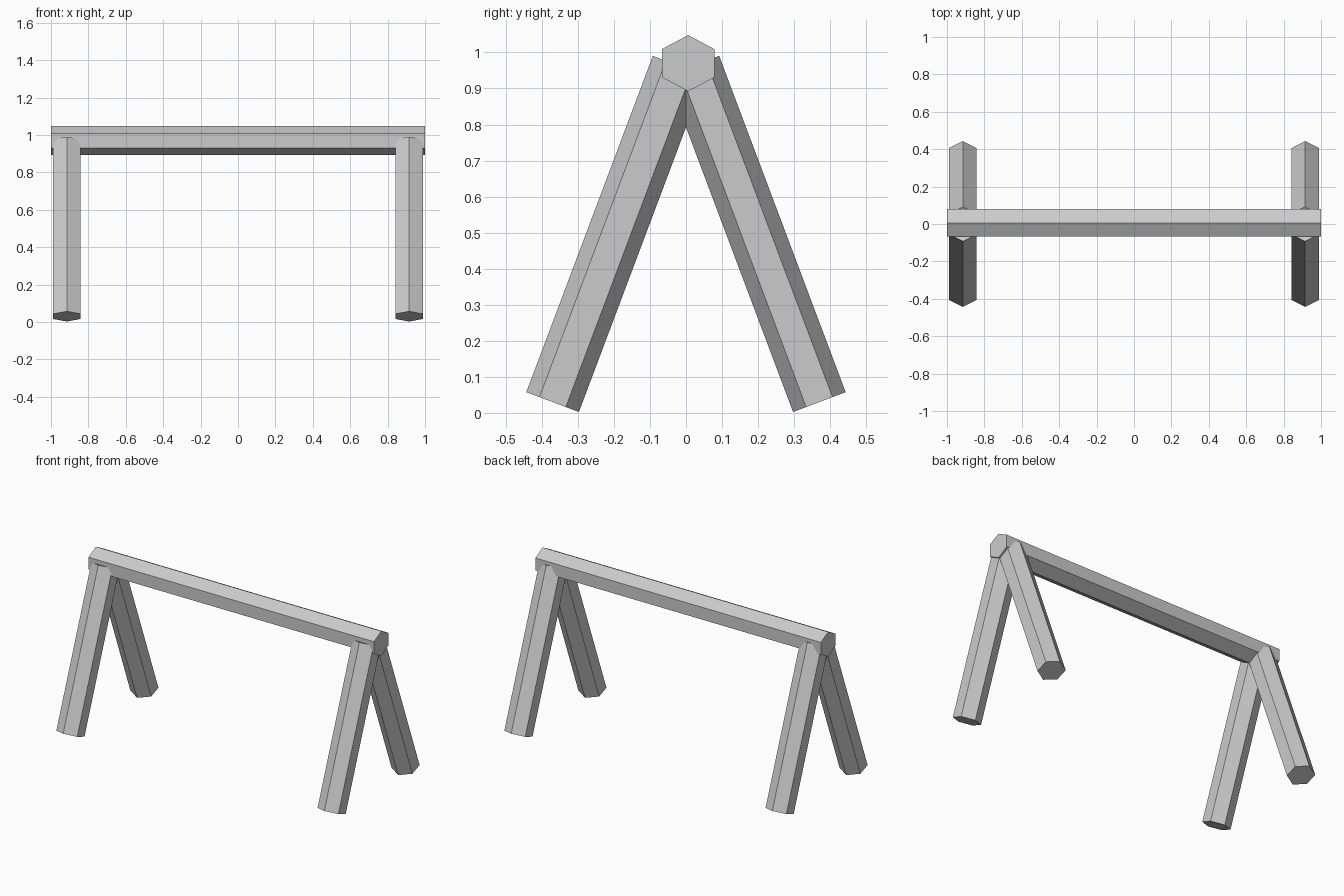
import bpy
from mathutils import Matrix, Vector

cube = bpy.data.objects.get("Cube")
if cube:
    bpy.data.objects.remove(cube, do_unlink=True)

# Plain grey for the whole frame
grey = bpy.data.materials.new("grey")
grey.use_nodes = True
grey.diffuse_color = (0.6, 0.6, 0.6, 1)
grey.node_tree.nodes["Principled BSDF"].inputs["Base Color"].default_value = (0.6, 0.6, 0.6, 1)

FLAT, POINT = 0.073, 0.078  # half sizes of the hexagon across flats and points


def hex_bar(name, start, end, flat_axis):
    """Six-sided bar from start to end, with its flats facing flat_axis."""
    start, end, side = Vector(start), Vector(end), Vector(flat_axis)
    along = (end - start).normalized()
    point = along.cross(side)
    bpy.ops.mesh.primitive_cylinder_add(vertices=6, radius=1, depth=(end - start).length)
    bar = bpy.context.object
    bar.name = name
    turn = Matrix((side, point, along)).transposed().to_4x4()
    size = Matrix.Diagonal((FLAT / 0.866, POINT, 1, 1))
    bar.data.transform(Matrix.Translation((start + end) / 2) @ turn @ size)
    bar.data.materials.append(grey)
    return bar


# Ridge beam
hex_bar("top_beam", (-1, 0.006, 0.97), (1, 0.006, 0.97), (0, 1, 0))

# Two pairs of splayed legs meeting under the beam
for side, x in (("left", 0.915), ("right", -0.915)):
    for place, s in (("front", -1), ("back", 1)):
        hex_bar(f"{place}_{side}_leg", (x, s * 0.37, 0.03), (x, s * 0.019, 0.963), (1, 0, 0))
